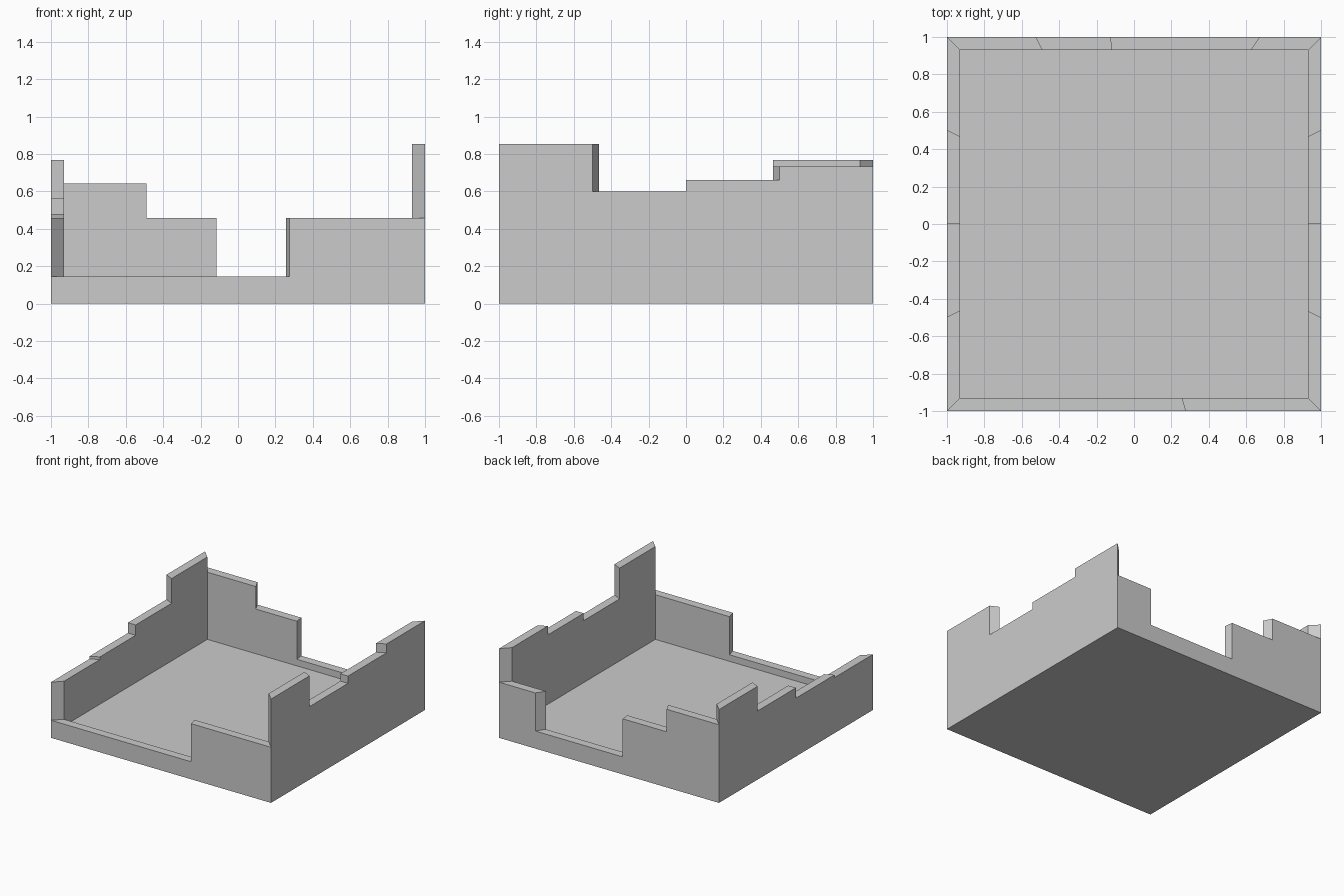
import bpy
import bmesh

if "Cube" in bpy.data.objects:
    bpy.data.objects.remove(bpy.data.objects["Cube"])

INSET = 0.93    # inner wall line relative to outer (gives mitred corners)
FLOOR = 0.09    # floor level inside the walls

# Wall steps, counter-clockwise from the front left corner: (end x, end y, height)
segments = [
    (0.275, -1, 0.144), (1, -1, 0.457),                                   # front
    (1, -0.5, 0.853), (1, 0, 0.60), (1, 0.5, 0.66), (1, 1, 0.733),        # right
    (0.67, 1, 0.457), (-0.125, 1, 0.144), (-0.525, 1, 0.457), (-1, 1, 0.642),  # back
    (-1, 0.5, 0.767), (-1, 0, 0.564), (-1, -0.5, 0.479), (-1, -1, 0.457),  # left
]

bm = bmesh.new()


def face(*pts):
    bm.faces.new([bm.verts.new(p) for p in pts])


def outer(p, z):
    return (p[0], p[1], z)


def inner(p, z):
    return (p[0] * INSET, p[1] * INSET, z)


# Stepped walls: outer side, inner side, top, and the riser to the next step
for i, seg in enumerate(segments):
    p, q, h = segments[i - 1], seg, seg[2]
    nxt = segments[(i + 1) % len(segments)][2]
    face(outer(p, 0), outer(q, 0), outer(q, h), outer(p, h))
    face(inner(q, FLOOR), inner(p, FLOOR), inner(p, h), inner(q, h))
    face(outer(p, h), outer(q, h), inner(q, h), inner(p, h))
    face(outer(q, nxt), inner(q, nxt), inner(q, h), outer(q, h))

# Floor and underside
corners = [(-1, -1), (1, -1), (1, 1), (-1, 1)]
face(*[inner(c, FLOOR) for c in corners])
face(*[outer(c, 0) for c in reversed(corners)])

bmesh.ops.remove_doubles(bm, verts=bm.verts, dist=1e-4)
mesh = bpy.data.meshes.new("stepped_wall_tray")
bm.to_mesh(mesh)
bm.free()
tray = bpy.data.objects.new("stepped_wall_tray", mesh)
bpy.context.collection.objects.link(tray)
